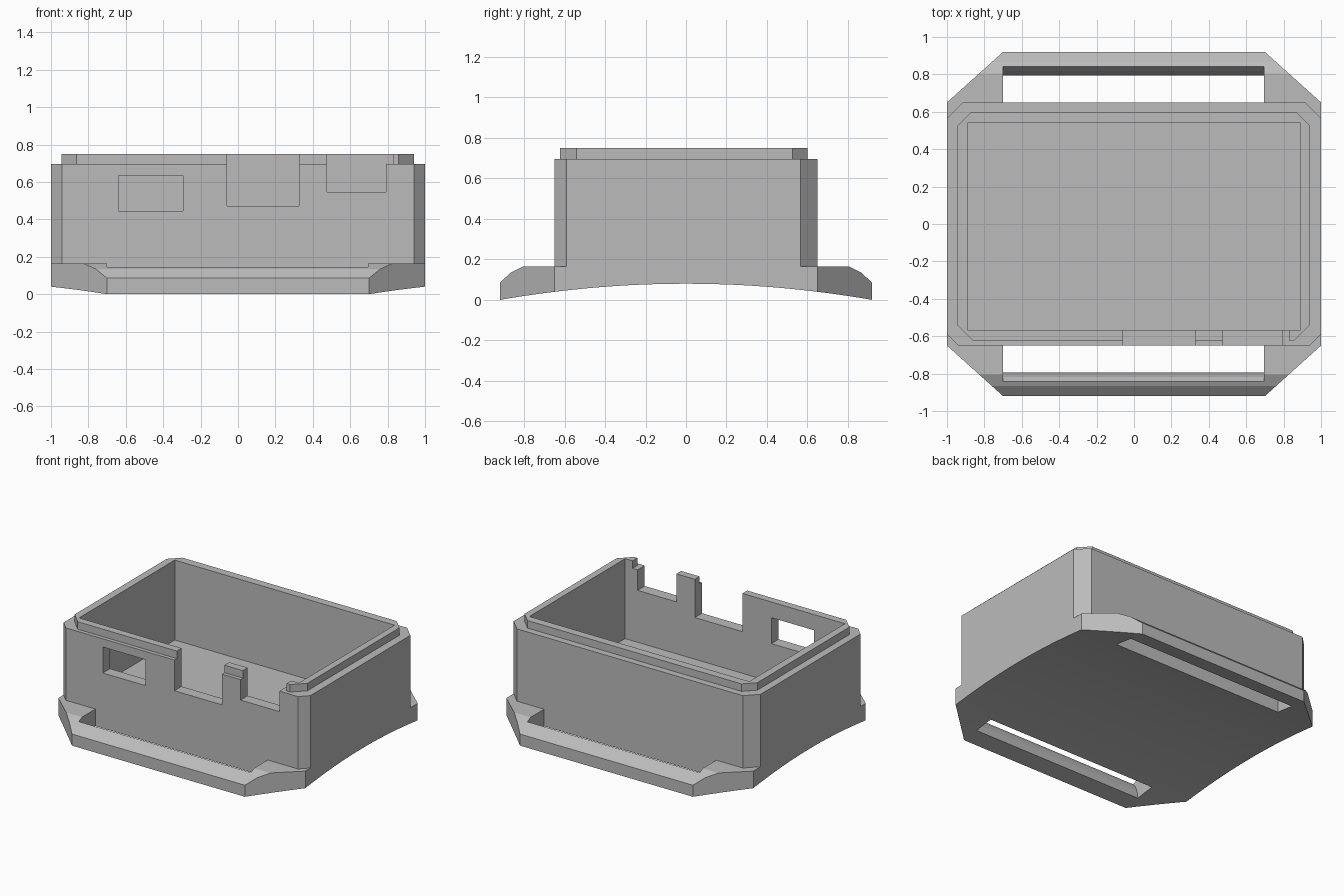
import bpy, bmesh

cube = bpy.data.objects.get("Cube")
if cube:
    bpy.data.objects.remove(cube, do_unlink=True)

grey = bpy.data.materials.new("light_grey_plastic")
grey.use_nodes = True
colour = (0.5, 0.5, 0.5, 1)
grey.diffuse_color = colour
grey.node_tree.nodes["Principled BSDF"].inputs["Base Color"].default_value = colour


def prism(name, outline, lo, hi, along_x=False):
    """Extrude a closed outline along z (xy points) or along x (yz points)."""
    bm = bmesh.new()
    place = (lambda a, b, t: (t, a, b)) if along_x else (lambda a, b, t: (a, b, t))
    low = [bm.verts.new(place(a, b, lo)) for a, b in outline]
    high = [bm.verts.new(place(a, b, hi)) for a, b in outline]
    bm.faces.new(low)
    bm.faces.new(high)
    for i in range(len(low)):
        j = (i + 1) % len(low)
        bm.faces.new((low[i], low[j], high[j], high[i]))
    bmesh.ops.recalc_face_normals(bm, faces=bm.faces)
    mesh = bpy.data.meshes.new(name)
    bm.to_mesh(mesh)
    bm.free()
    mesh.materials.append(grey)
    obj = bpy.data.objects.new(name, mesh)
    bpy.context.collection.objects.link(obj)
    return obj


def rect(x0, x1, y0, y1):
    return [(x0, y0), (x1, y0), (x1, y1), (x0, y1)]


def octagon(x0, x1, y0, y1, front, back):
    """Rectangle with chamfered front and back corners."""
    return [(x0 + front, y0), (x1 - front, y0), (x1, y0 + front), (x1, y1 - back),
            (x1 - back, y1), (x0 + back, y1), (x0, y1 - back), (x0, y0 + front)]


def combine(target, cutter, operation="DIFFERENCE"):
    mod = target.modifiers.new("cut", "BOOLEAN")
    mod.operation, mod.object, mod.solver = operation, cutter, "EXACT"
    bpy.context.view_layer.objects.active = target
    bpy.ops.object.modifier_apply(modifier=mod.name)
    bpy.data.objects.remove(cutter, do_unlink=True)


FLOOR, SHELL_TOP, RIM_TOP = 0.165, 0.695, 0.75
END, WALL = 0.92, 0.65

# Base plate: rounded strap edges above, arched underside
edge = [(END, 0.085), (0.865, 0.135), (0.805, FLOOR)]
top = edge + [(-y, z) for y, z in reversed(edge)]
steps = 32
arch = [(END * t, 0.08 * (1 - t * t)) for t in (-1 + 2 * i / steps for i in range(steps + 1))]
base = prism("base_plate", top + arch, -1, 1, along_x=True)
plan = [(0.7, -END), (1, -WALL), (1, WALL), (0.7, END)]
plan += [(-x, y) for x, y in reversed(plan)]
combine(base, prism("base_plan", plan, -0.2, 0.5), "INTERSECT")

# Strap slots with a curved outer wall
slot = [(WALL, -0.1), (0.795, -0.1), (0.795, 0.03), (0.802, 0.075),
        (0.818, 0.115), (0.845, 0.15), (0.845, 0.3), (WALL, 0.3)]
for side in (-1, 1):
    combine(base, prism("slot_cutter", [(side * y, z) for y, z in slot], -0.7, 0.695, along_x=True))

# Case walls and the stepped rim, both open around the same cavity
shell = prism("case_walls", octagon(-1, 1, -WALL, WALL, 0.06, 0.085), FLOOR, SHELL_TOP)
rim = prism("top_rim", octagon(-0.945, 0.94, -0.622, 0.6, 0.082, 0.075), SHELL_TOP, RIM_TOP)
for part in (shell, rim):
    combine(part, prism("cavity", rect(-0.89, 0.89, -0.567, 0.54), 0, 1))

# Front openings: x range and z range
openings = [
    (shell, -0.64, -0.295, 0.445, 0.635),
    (shell, -0.06, 0.325, 0.47, 1),
    (shell, 0.475, 0.79, 0.545, 1),
    (rim, -0.06, 0.325, 0.5, 1),
    (rim, 0.475, 0.83, 0.5, 1),
]
for part, x0, x1, z0, z1 in openings:
    combine(part, prism("opening", rect(x0, x1, -0.8, -0.5), z0, z1))
